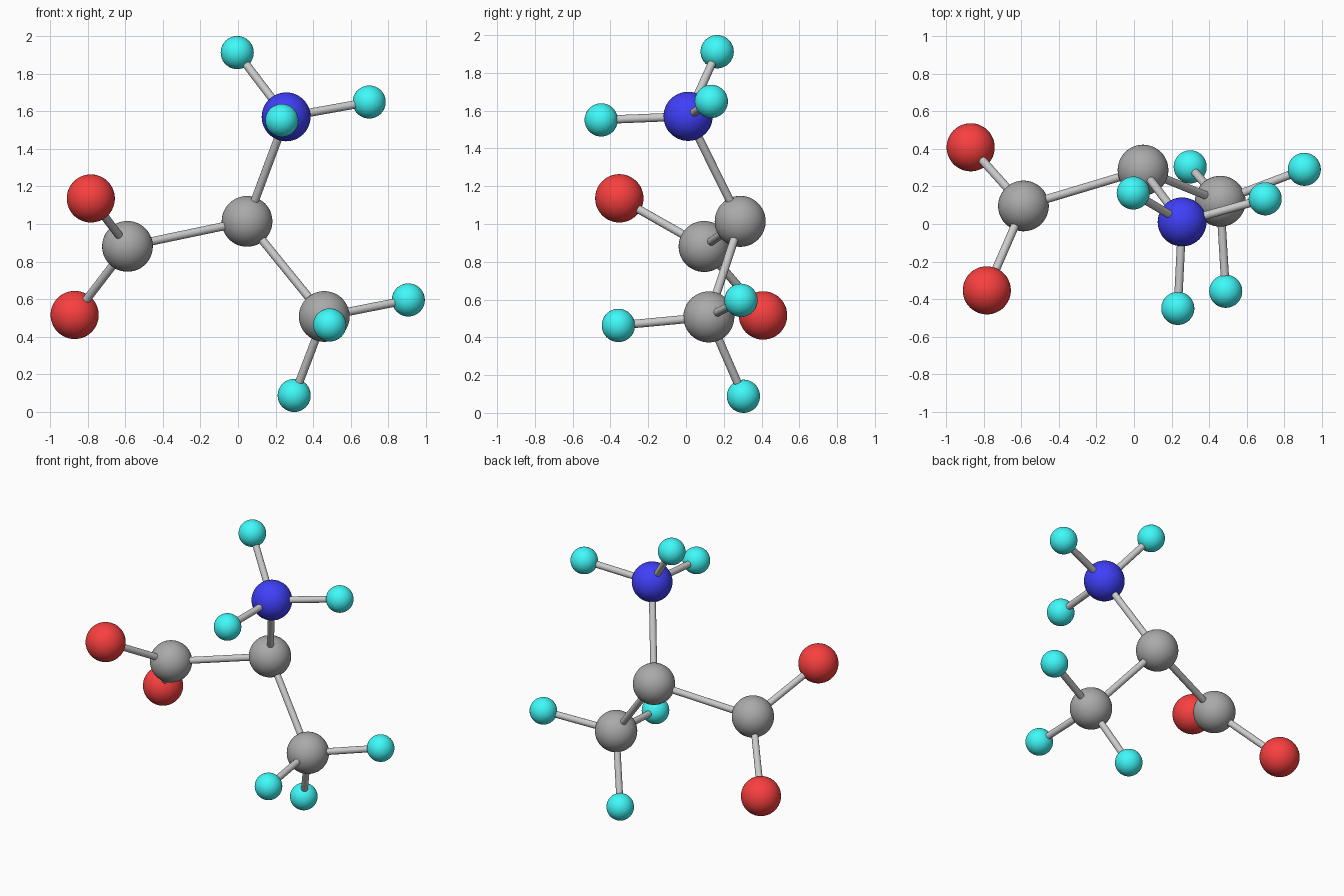
import bpy
from mathutils import Vector

if "Cube" in bpy.data.objects:
    bpy.data.objects.remove(bpy.data.objects["Cube"])


def make_material(name, color):
    mat = bpy.data.materials.new(name)
    mat.diffuse_color = (*color, 1.0)
    mat.use_nodes = True
    mat.node_tree.nodes["Principled BSDF"].inputs["Base Color"].default_value = mat.diffuse_color
    return mat


GREY = make_material("carbon_grey", (0.40, 0.40, 0.40))
BLUE = make_material("nitrogen_blue", (0.05, 0.05, 0.95))
RED = make_material("oxygen_red", (0.95, 0.05, 0.05))
CYAN = make_material("hydrogen_cyan", (0.05, 0.95, 0.95))
LIGHT = make_material("bond_grey", (0.62, 0.62, 0.62))

# element: radius, material
KINDS = {
    "carbon": (0.135, GREY),
    "nitrogen": (0.130, BLUE),
    "oxygen": (0.128, RED),
    "hydrogen": (0.088, CYAN),
}
BOND_RADIUS = 0.022

# atom name: element, centre
ATOMS = {
    "central_carbon": ("carbon", (0.048, 0.287, 1.014)),
    "acid_carbon": ("carbon", (-0.588, 0.096, 0.881)),
    "methyl_carbon": ("carbon", (0.459, 0.121, 0.508)),
    "nitrogen": ("nitrogen", (0.256, 0.011, 1.570)),
    "upper_oxygen": ("oxygen", (-0.783, -0.353, 1.136)),
    "lower_oxygen": ("oxygen", (-0.869, 0.408, 0.516)),
    "amine_hydrogen_top": ("hydrogen", (-0.004, 0.165, 1.912)),
    "amine_hydrogen_right": ("hydrogen", (0.698, 0.134, 1.649)),
    "amine_hydrogen_front": ("hydrogen", (0.233, -0.449, 1.551)),
    "methyl_hydrogen_right": ("hydrogen", (0.906, 0.291, 0.596)),
    "methyl_hydrogen_front": ("hydrogen", (0.488, -0.358, 0.463)),
    "methyl_hydrogen_bottom": ("hydrogen", (0.299, 0.304, 0.088)),
}

# hub atom: its bonded neighbours
BONDS = {
    "central_carbon": ["nitrogen", "acid_carbon", "methyl_carbon"],
    "acid_carbon": ["upper_oxygen", "lower_oxygen"],
    "nitrogen": ["amine_hydrogen_top", "amine_hydrogen_right", "amine_hydrogen_front"],
    "methyl_carbon": ["methyl_hydrogen_right", "methyl_hydrogen_front", "methyl_hydrogen_bottom"],
}


def finish(name, mat):
    obj = bpy.context.object
    obj.name = name
    obj.data.materials.append(mat)
    bpy.ops.object.shade_smooth_by_angle()


# Atom balls
for name, (kind, centre) in ATOMS.items():
    radius, mat = KINDS[kind]
    bpy.ops.mesh.primitive_uv_sphere_add(segments=48, ring_count=24, radius=radius, location=centre)
    finish(name, mat)

# Bond sticks, running between ball centres
for hub, neighbours in BONDS.items():
    for other in neighbours:
        a, b = Vector(ATOMS[hub][1]), Vector(ATOMS[other][1])
        axis = b - a
        bpy.ops.mesh.primitive_cylinder_add(
            vertices=24, radius=BOND_RADIUS, depth=axis.length, location=(a + b) / 2,
            rotation=axis.to_track_quat("Z", "Y").to_euler())
        finish("bond_" + hub + "_to_" + other, LIGHT)
